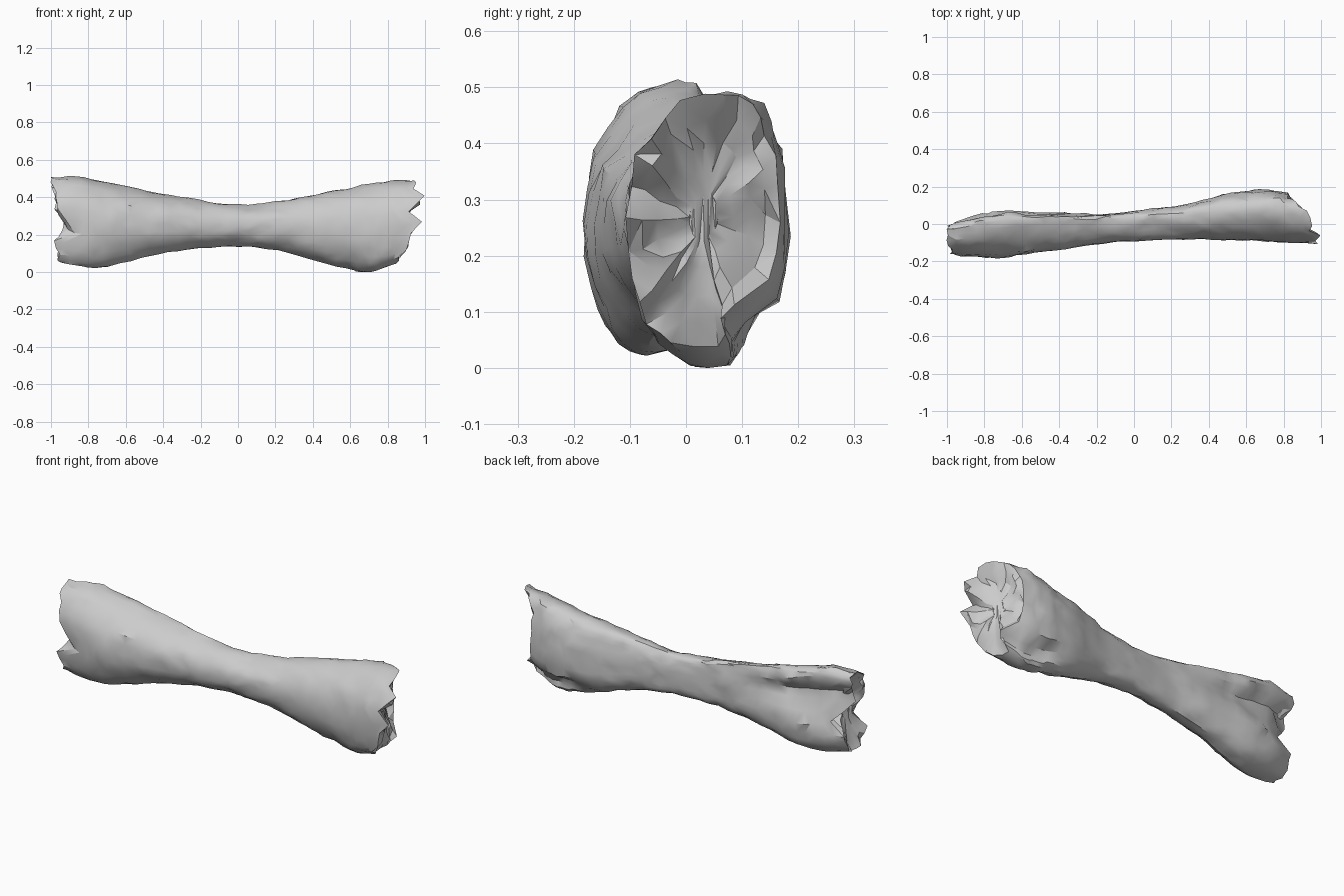
import bpy, bmesh, math, random
from mathutils import Vector, noise

random.seed(4)
cube = bpy.data.objects.get("Cube")
if cube:
    bpy.data.objects.remove(cube, do_unlink=True)

RING, STEPS = 28, 38

# Shaft stations: x, bottom, top, front y, back y, crest y, keel y
STATIONS = [
    (-1, .05, .505, -.165, .01, -.03, -.09),
    (-.87, .02, .515, -.182, .06, -.01, -.07),
    (-.7, .03, .475, -.178, .08, .02, -.05),
    (-.45, .09, .425, -.145, .065, .025, -.02),
    (-.2, .13, .38, -.108, .05, .025, .0),
    (.05, .135, .357, -.088, .075, .035, .01),
    (.25, .11, .38, -.08, .1, .04, .02),
    (.5, .035, .433, -.085, .165, .07, .04),
    (.7, .003, .465, -.093, .185, .08, .05),
    (.88, .0, .488, -.102, .18, .08, .04),
    (1, .04, .492, -.102, .165, .07, .02),
]
# Reach of each broken end by height
REACH_LEFT = [(0, .78), (.05, .84), (.1, .89), (.2, .93), (.26, 1.0),
              (.32, .89), (.41, 1.02), (.45, .94), (.5, .92)]
REACH_RIGHT = [(0, .78), (.04, .94), (.12, .97), (.19, .97), (.21, .87),
               (.25, .88), (.31, .97), (.5, 1)]


def sample(rows, x):
    """Interpolate the rest of a row from its first value."""
    x = min(max(x, rows[0][0]), rows[-1][0])
    for a, b in zip(rows, rows[1:]):
        if x <= b[0]:
            f = (x - a[0]) / (b[0] - a[0])
            return [p + (q - p) * f for p, q in zip(a[1:], b[1:])]


def soft(v, power):
    return math.copysign(abs(v) ** power, v)


def bump(v, centre, width):
    return math.exp(-((v - centre) / width) ** 2)


def ramp(v, start, length):
    return max(0, min(1, (v - start) / length))


def warp_end(t, y, z):
    """Pull the ends back to their ragged outline."""
    if abs(t) < .6:
        return t
    reach = sample(REACH_LEFT if t > 0 else REACH_RIGHT, z)[0]
    reach = min(reach, 1 - 1.15 * max(0, y))
    return math.copysign(.6 + (abs(t) - .6) * (reach - .6) / .4, t)


def section_point(t, i):
    bottom, top, front, back, crest, keel = sample(STATIONS, t)
    a = math.tau * i / RING
    s, c = soft(math.sin(a), .88), math.cos(a)
    if c > 0:
        c = soft(c, .78)
    else:
        # Sloping upper front above a ridge, squarer corners at the ends
        c = soft(c, 1.35 - .3 * t * t if s > 0 else 1.35 - .6 * t * t)
    z = (bottom + top) / 2 + s * (top - bottom) / 2
    centre = keel + (crest - keel) * (s + 1) / 2
    y = centre + abs(c) * ((back if c > 0 else front) - centre)
    if c > 0:
        # Groove behind one end, hollow under the flange of the other
        width = .2 if s > .45 else .45
        y -= .075 * ramp(-t, .35, .35) * bump(s, .45, width) * c
        y -= .085 * ramp(t, .45, .25) * bump(s, -.76, .2) * c
    return y, z


def add_ring(bm, t, shrink=1.0, rough=0.0):
    pts = [section_point(t, i) for i in range(RING)]
    cy = sum(p[0] for p in pts) / RING
    cz = sum(p[1] for p in pts) / RING
    verts = []
    for y, z in pts:
        rim = warp_end(t, y, z)
        y, z = cy + (y - cy) * shrink, cz + (z - cz) * shrink
        # Cap rings settle onto a slanted break
        floor = math.copysign(.88 - .5 * y, t)
        x = floor + (rim - floor) * shrink ** 2
        n = noise.noise_vector(Vector((x * 11, y * 16, z * 16)))
        side = rough * .4 * shrink
        x += n.x * .02 * ramp(abs(t), .9, .1) + random.uniform(-1, 1) * rough * shrink
        y += n.y * .009 + random.uniform(-1, 1) * side
        z += n.z * .007 + random.uniform(-1, 1) * side
        verts.append(bm.verts.new((x, y, max(0, z))))
    return verts


def bridge(bm, a, b):
    for i in range(RING):
        j = (i + 1) % RING
        bm.faces.new((a[i], a[j], b[j], b[i]))


# Bone shaft with flared ends, rougher towards the breaks
bm = bmesh.new()
rings = []
for k in range(STEPS + 1):
    t = -1 + 2 * k / STEPS
    rings.append(add_ring(bm, t, rough=.007 + .008 * ramp(abs(t), .8, .2)))

# Rough end caps
left_cap = [add_ring(bm, -1, s, .01) for s in (.25, .5, .78)]
right_cap = [add_ring(bm, 1, s, .016) for s in (.82, .6, .38, .18)]
rings = left_cap + rings + right_cap
for a, b in zip(rings, rings[1:]):
    bridge(bm, a, b)
bm.faces.new(rings[0])
bm.faces.new(rings[-1])
bmesh.ops.triangulate(bm, faces=bm.faces[:])
bmesh.ops.recalc_face_normals(bm, faces=bm.faces[:])

mesh = bpy.data.meshes.new("bone")
bm.to_mesh(mesh)
bm.free()
bone = bpy.data.objects.new("bone", mesh)
bpy.context.collection.objects.link(bone)

# Plain grey bone colour
mat = bpy.data.materials.new("bone grey")
mat.use_nodes = True
colour = (.6, .6, .6, 1)
mat.diffuse_color = colour
mat.node_tree.nodes["Principled BSDF"].inputs["Base Color"].default_value = colour
mesh.materials.append(mat)

bpy.ops.object.select_all(action='DESELECT')
bone.select_set(True)
bpy.context.view_layer.objects.active = bone
bpy.ops.object.shade_smooth_by_angle(angle=math.radians(30))
